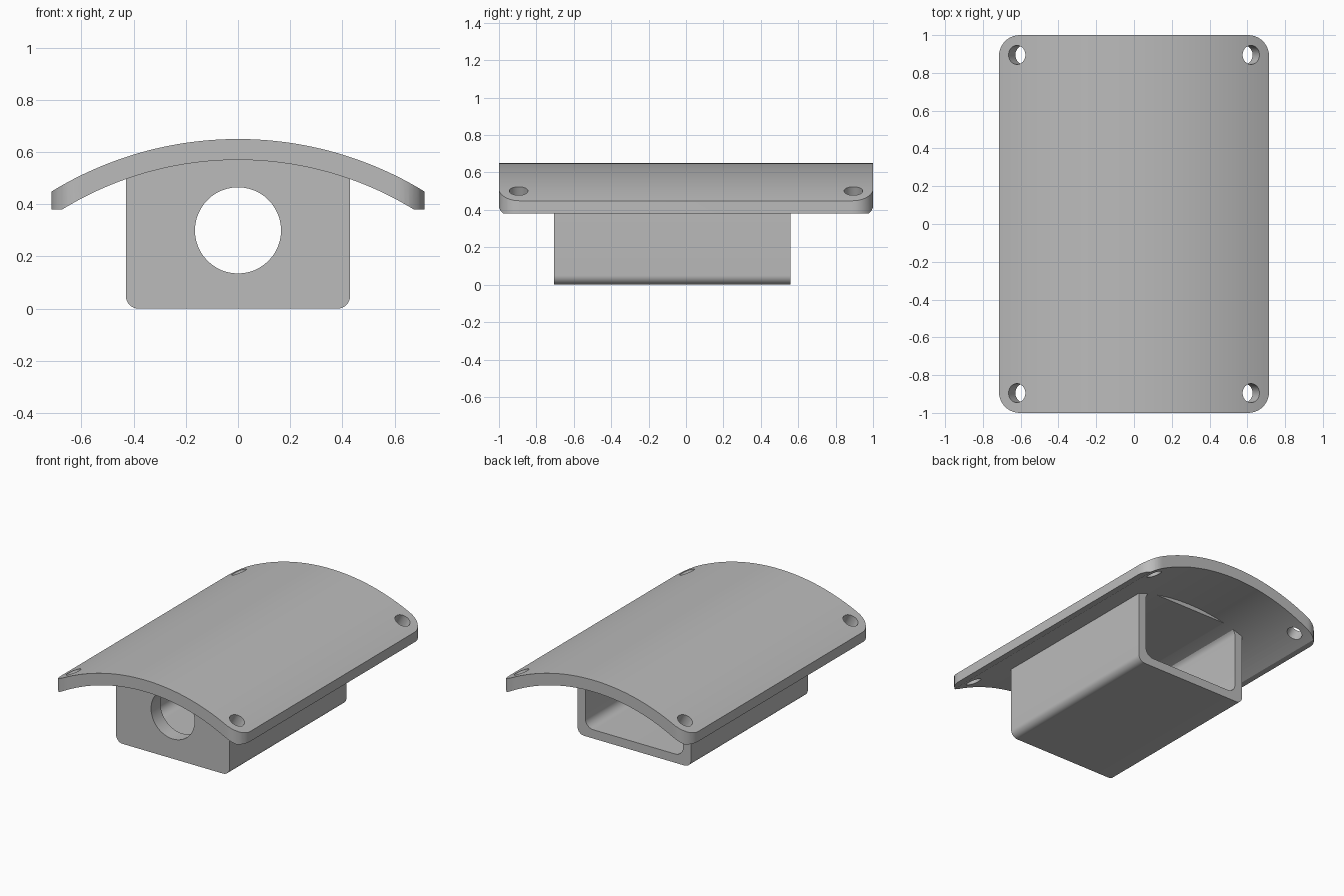
import bpy
from math import sin, cos, pi, sqrt, asin, radians
from mathutils import Matrix, Vector

if "Cube" in bpy.data.objects:
    bpy.data.objects.remove(bpy.data.objects["Cube"])

R_OUT, R_IN = 1.37, 1.29      # concentric radii of the curved plate
TOP = 0.65
CZ = TOP - R_OUT              # height of the shared arc centre
HALF_W, HALF_L = 0.715, 1.0

grey = bpy.data.materials.new("grey plastic")
grey.use_nodes = True
colour = (0.5, 0.5, 0.5, 1)
grey.diffuse_color = colour
grey.node_tree.nodes["Principled BSDF"].inputs["Base Color"].default_value = colour


def prism(name, outline, lo, hi, axis="y"):
    """Extrude a 2D outline along y (outline is x, z) or z (outline is x, y)."""
    place = (lambda a, b, t: (a, t, b)) if axis == "y" else (lambda a, b, t: (a, b, t))
    n = len(outline)
    verts = [place(a, b, t) for t in (lo, hi) for a, b in outline]
    faces = [tuple(range(n)), tuple(range(2 * n - 1, n - 1, -1))]
    faces += [(i, i + n, (i + 1) % n + n, (i + 1) % n) for i in range(n)]
    if axis == "z":
        faces = [f[::-1] for f in faces]
    mesh = bpy.data.meshes.new(name)
    mesh.from_pydata(verts, [], faces)
    mesh.materials.append(grey)
    obj = bpy.data.objects.new(name, mesh)
    bpy.context.collection.objects.link(obj)
    return obj


def arc(radius, half, steps=64):
    """Points of the roof arc from -half to +half."""
    end = asin(half / radius)
    angles = [end * (2 * i / steps - 1) for i in range(steps + 1)]
    return [(radius * sin(a), CZ + radius * cos(a)) for a in angles]


def round_corner(cx, cy, r, start, steps=10):
    angles = [start + pi / 2 * i / steps for i in range(steps + 1)]
    return [(cx + r * cos(a), cy + r * sin(a)) for a in angles]


def rounded_rect(x0, x1, y0, y1, r):
    return (round_corner(x1 - r, y1 - r, r, 0) + round_corner(x0 + r, y1 - r, r, pi / 2)
            + round_corner(x0 + r, y0 + r, r, pi) + round_corner(x1 - r, y0 + r, r, 1.5 * pi))


def cylinder(name, radius, depth, matrix):
    circle = [(radius * cos(2 * pi * i / 48), radius * sin(2 * pi * i / 48)) for i in range(48)]
    obj = prism(name, circle, -depth / 2, depth / 2, "z")
    obj.data.transform(matrix)
    return obj


def boolean(target, cutter, operation="DIFFERENCE"):
    mod = target.modifiers.new(cutter.name, "BOOLEAN")
    mod.operation = operation
    mod.solver = "EXACT"
    mod.object = cutter
    bpy.context.view_layer.objects.active = target
    bpy.ops.object.modifier_apply(modifier=mod.name)
    bpy.data.objects.remove(cutter)


def smooth(obj):
    bpy.ops.object.select_all(action="DESELECT")
    obj.select_set(True)
    bpy.context.view_layer.objects.active = obj
    bpy.ops.object.shade_smooth_by_angle(angle=radians(30))


# Curved plate: arched section with flat feet, trimmed to rounded corners
foot_z = 0.38
foot_x = sqrt(R_IN ** 2 - (foot_z - CZ) ** 2)
section = arc(R_OUT, HALF_W) + [(HALF_W, foot_z)] + arc(R_IN, foot_x)[::-1] + [(-HALF_W, foot_z)]
plate = prism("curved_plate", section, -HALF_L - 0.1, HALF_L + 0.1)
trim = prism("corner_trim", rounded_rect(-HALF_W, HALF_W, -HALF_L, HALF_L, 0.11), 0, 1, "z")
boolean(plate, trim, "INTERSECT")

# Screw holes square to the curved surface
for sx in (-1, 1):
    for sy in (-1, 1):
        tilt = asin(0.62 / R_OUT) * sx
        spot = Vector((R_OUT * sin(tilt), 0.895 * sy, CZ + R_OUT * cos(tilt)))
        boolean(plate, cylinder("screw_hole", 0.05, 0.4,
                                Matrix.Translation(spot) @ Matrix.Rotation(tilt, 4, "Y")))
smooth(plate)

# Box under the plate, its top buried in the plate's thickness
W, FRONT, BACK = 0.43, -0.705, 0.56
body = (round_corner(-W + 0.05, 0.05, 0.05, pi) + round_corner(W - 0.05, 0.05, 0.05, 1.5 * pi)
        + arc(R_IN + 0.03, W)[::-1])
box = prism("housing_box", body, FRONT, BACK)

# Cavity open at the back, and the round opening in the front wall
inner = rounded_rect(-W + 0.06, W - 0.06, 0.06, 0.54, 0.06)
boolean(box, prism("cavity", inner, FRONT + 0.1, BACK + 0.2))
boolean(box, cylinder("front_opening", 0.165, 0.5,
                      Matrix.Translation((0, FRONT, 0.3)) @ Matrix.Rotation(pi / 2, 4, "X")))
smooth(box)
